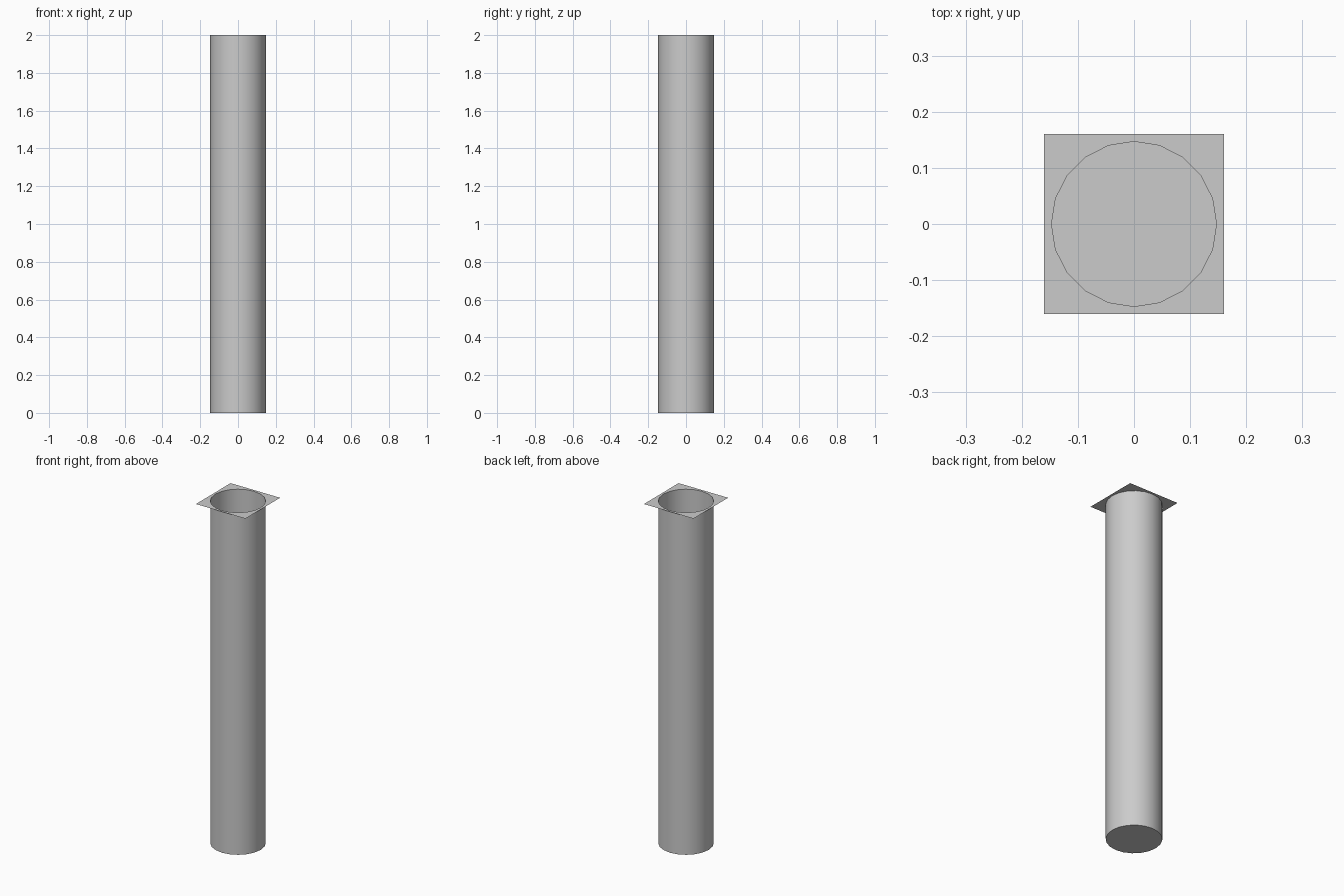
import bpy, bmesh, math

if "Cube" in bpy.data.objects:
    bpy.data.objects.remove(bpy.data.objects["Cube"])

SIDES, RADIUS, HALF, HEIGHT = 20, 0.147, 0.16, 2.0


def finish(bm, name):
    mesh = bpy.data.meshes.new(name)
    bm.to_mesh(mesh)
    bm.free()
    obj = bpy.data.objects.new(name, mesh)
    bpy.context.collection.objects.link(obj)
    return obj


def rim_point(i, z):
    a = 2 * math.pi * i / SIDES
    return (RADIUS * math.cos(a), RADIUS * math.sin(a), z)


# Deep round shaft: thin wall, closed floor, open top
bm = bmesh.new()
low = [bm.verts.new(rim_point(i, 0)) for i in range(SIDES)]
high = [bm.verts.new(rim_point(i, HEIGHT)) for i in range(SIDES)]
bm.faces.new(low)
for i in range(SIDES):
    j = (i + 1) % SIDES
    wall = bm.faces.new((low[j], low[i], high[i], high[j]))
    wall.smooth = True
for e in bm.edges:
    e.smooth = not any(len(f.verts) > 4 for f in e.link_faces)
finish(bm, "shaft")

# Flat square collar around the mouth, one face per quadrant
bm = bmesh.new()
rim = [bm.verts.new(rim_point(i, HEIGHT)) for i in range(SIDES)]
mids, corners = [], []
for q in range(4):
    a = q * math.pi / 2
    c, s = math.cos(a), math.sin(a)
    mids.append(bm.verts.new((HALF * c, HALF * s, HEIGHT)))
    corners.append(bm.verts.new((HALF * (c - s), HALF * (s + c), HEIGHT)))
step = SIDES // 4
for q in range(4):
    arc = [rim[(q * step + k) % SIDES] for k in range(step + 1)]
    bm.faces.new([mids[q], corners[q], mids[(q + 1) % 4]] + arc[::-1])
# Simple triangles keep the concave quadrants clean
bmesh.ops.triangulate(bm, faces=bm.faces[:])
finish(bm, "collar")
